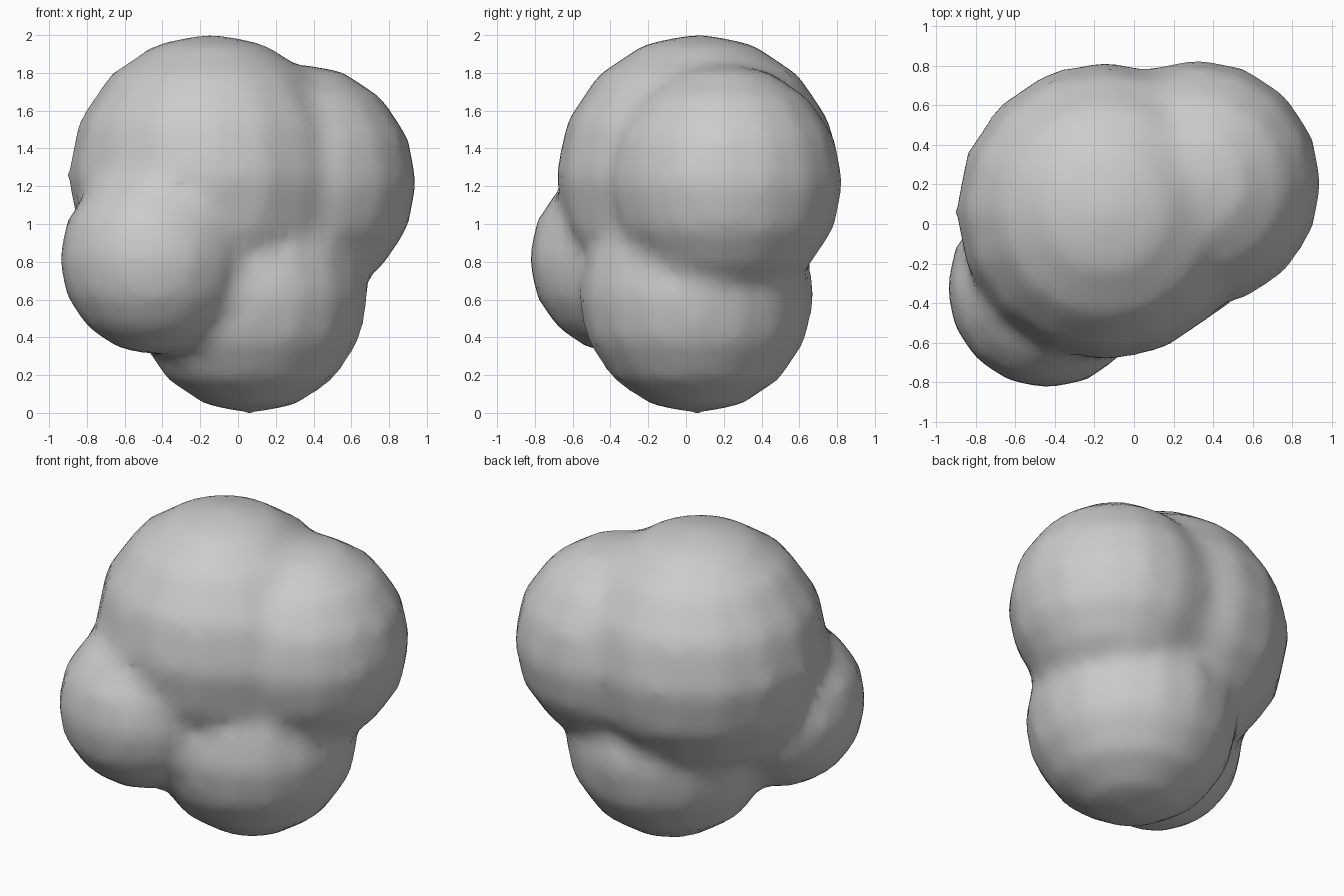
import bpy

if "Cube" in bpy.data.objects:
    bpy.data.objects.remove(bpy.data.objects["Cube"])


def lobe(name, centre, radius):
    """16-sided sphere, in the slightly faceted style of the model."""
    bpy.ops.mesh.primitive_uv_sphere_add(segments=16, ring_count=8,
                                         radius=radius, location=centre)
    obj = bpy.context.object
    obj.name = name
    return obj


# Four overlapping lobes: large upper, side, bottom, front
lobes = [
    lobe("lobe_cluster", (-0.145, 0.065, 1.25), 0.76),
    lobe("side_lobe", (0.32, 0.205, 1.22), 0.632),
    lobe("bottom_lobe", (0.065, 0.055, 0.625), 0.63),
    lobe("front_lobe", (-0.44, -0.325, 0.815), 0.512),
]

# Join them into one object
bpy.ops.object.select_all(action='DESELECT')
for obj in lobes:
    obj.select_set(True)
cluster = lobes[0]
bpy.context.view_layer.objects.active = cluster
bpy.ops.object.join()
bpy.ops.object.transform_apply(location=True)

# Fuse to one skin and soften the seams
fuse = cluster.modifiers.new("fuse", 'REMESH')
fuse.mode = 'VOXEL'
fuse.voxel_size = 0.06
fuse.use_smooth_shade = True
soften = cluster.modifiers.new("soften", 'SMOOTH')
soften.factor = 0.5
soften.iterations = 3
